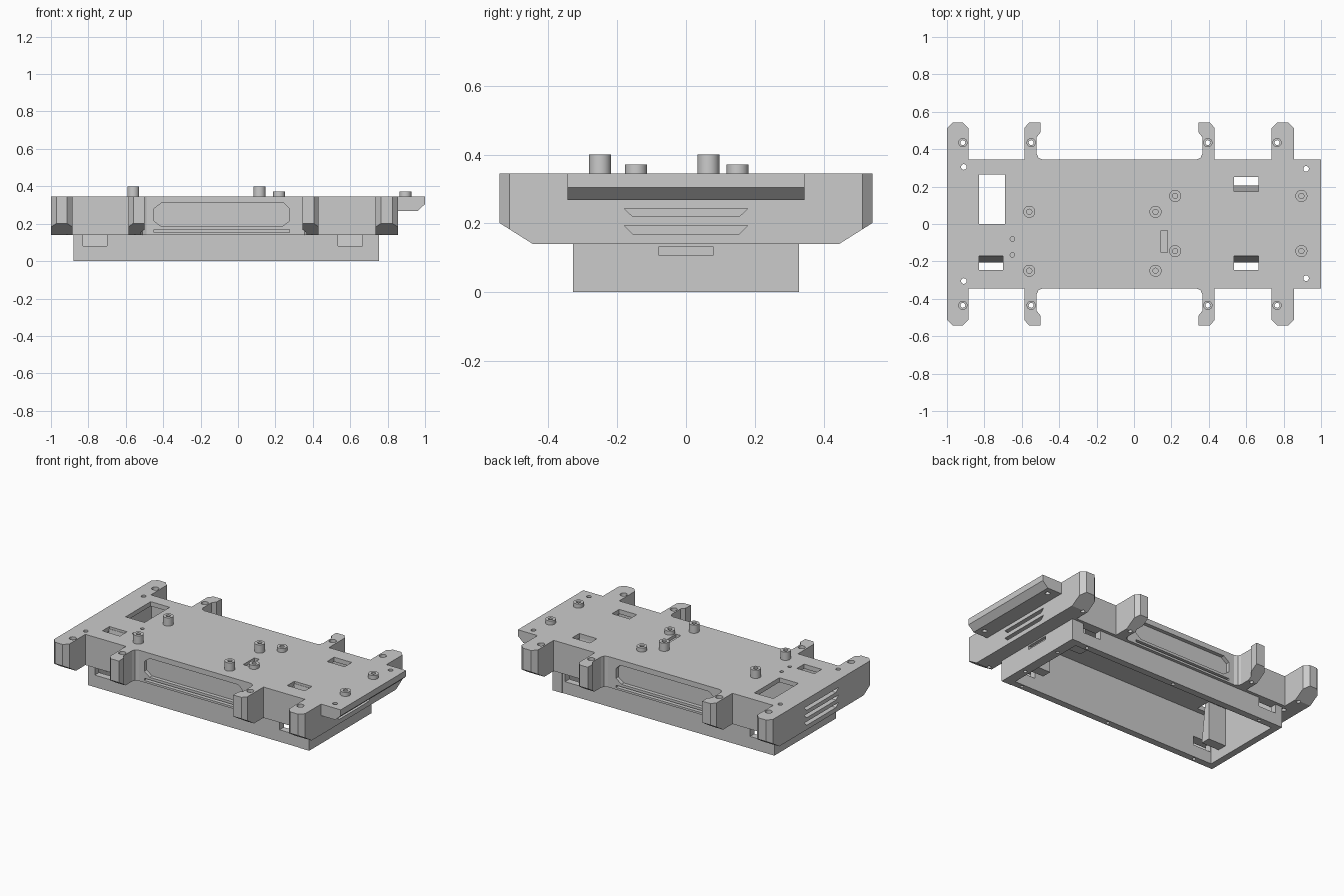
import bpy, bmesh, math
from mathutils import Vector

cube = bpy.data.objects.get("Cube")
if cube:
    bpy.data.objects.remove(cube, do_unlink=True)

grey = bpy.data.materials.new("plain_grey")
grey.use_nodes = True
colour = (0.6, 0.6, 0.6, 1)
grey.diffuse_color = colour
grey.node_tree.nodes["Principled BSDF"].inputs["Base Color"].default_value = colour

PLACE = {"x": lambda a, b, t: (t, a, b),
         "y": lambda a, b, t: (a, t, b),
         "z": lambda a, b, t: (a, b, t)}


def add_prism(bm, pts, axis, lo, hi):
    """Extrude a flat outline along an axis."""
    rings = [[bm.verts.new(PLACE[axis](a, b, t)) for a, b in pts] for t in (lo, hi)]
    faces = [bm.faces.new(r) for r in rings]
    n = len(pts)
    for i in range(n):
        j = (i + 1) % n
        faces.append(bm.faces.new((rings[0][i], rings[0][j], rings[1][j], rings[1][i])))
    bmesh.ops.recalc_face_normals(bm, faces=faces)


def rect(a0, a1, b0, b1):
    return [(a0, b0), (a1, b0), (a1, b1), (a0, b1)]


def circle(x, y, r, n=24):
    return [(x + r * math.cos(math.tau * i / n), y + r * math.sin(math.tau * i / n))
            for i in range(n)]


def finish(name, bm):
    mesh = bpy.data.meshes.new(name)
    bm.to_mesh(mesh)
    bm.free()
    mesh.materials.append(grey)
    obj = bpy.data.objects.new(name, mesh)
    bpy.context.collection.objects.link(obj)
    return obj


def part(name, *prisms):
    bm = bmesh.new()
    for p in prisms:
        add_prism(bm, *p)
    return finish(name, bm)


def cut(obj, prisms):
    """Subtract a set of prisms from a part."""
    cutter = part("cutter", *prisms)
    mod = obj.modifiers.new("cut", "BOOLEAN")
    mod.operation = "DIFFERENCE"
    mod.solver = "EXACT"
    mod.use_self = True
    mod.object = cutter
    bpy.context.view_layer.objects.active = obj
    bpy.ops.object.modifier_apply(modifier=mod.name)
    bpy.data.objects.remove(cutter, do_unlink=True)


TOP, MID, W, LEG = 0.345, 0.14, 0.345, 0.543

# Housing outline: wide end legs and hooked inner legs
hook = [(.43, W), (.43, .515), (.405, LEG), (.345, LEG), (.345, .49),
        (.365, .465), (.365, .375), (.356, .354), (.335, W)]
half = [(.855, .513), (.825, LEG), (.765, LEG), (.735, .513), (.735, W)]
half += hook + [(-.155 - x, y) for x, y in reversed(hook)]
half += [(-.885, W), (-.885, .513), (-.915, LEG), (-.97, LEG), (-1, .513)]
outline = half + [(x, -y) for x, y in reversed(half)]
housing = part("housing", (outline, "z", MID, TOP))

cavity = (rect(-.835, .69, -.28, .28), "z", -.1, .315)
cuts = [cavity]
for s in (-1, 1):
    # Sloped undersides of the legs
    cuts.append(([(s * .445, MID), (s * .6, .238), (s * .6, .05), (s * .445, .05)],
                 "x", -1.1, 1.1))
    # Side panel recess and the groove under it
    panel = [(-.45, .215), (-.41, .185), (.235, .185), (.275, .215),
             (.275, .28), (.245, .31), (-.41, .31), (-.45, .28)]
    lo, hi = sorted((s * .32, s * .4))
    cuts += [(panel, "y", lo, hi), (rect(-.45, .275, .154, .168), "y", lo, hi)]
    # Leg screw holes: countersink and bore
    for x in (-.915, -.55, .395, .765):
        cuts += [(circle(x, s * .435, .022), "z", .325, .4),
                 (circle(x, s * .435, .013), "z", .1, .4)]
    cuts.append((circle(-.91, s * .305, .015), "z", .1, .4))

# Vents in the end walls
for lo, hi, levels in ((.82, .9, (.17, .22)), (-1.1, -.965, (.17, .22, .27))):
    for z in levels:
        cuts.append(([(-.155, z), (.155, z), (.18, z + .024), (-.18, z + .024)],
                     "x", lo, hi))

# Deck openings
openings = [(-.83, -.69, 0, .265), (-.83, -.70, -.245, -.17),
            (.535, .665, -.245, -.17), (.535, .665, .175, .25)]
cuts += [(rect(*o), "z", .29, .4) for o in openings]
cuts.append((rect(.145, .18, -.152, -.035), "z", .325, .4))
cuts += [(circle(-.65, y, .012), "z", .32, .4) for y in (-.08, -.165)]
cut(housing, cuts)

# End shelf with a chamfered lower edge
shelf = part("end_shelf", ([(.855, .268), (.96, .268), (1, .305), (1, TOP), (.855, TOP)],
                           "y", -W, W))
cut(shelf, [(circle(.92, y, .015), "z", .2, .4) for y in (-.29, .295)])

# Hollow lower skirt with strap holes and end slots
skirt = part("skirt", (rect(-.88, .755, -.325, .325), "z", 0, MID))
cuts = [cavity]
for s in (-1, 1):
    lo, hi = sorted((s * .25, s * .4))
    cuts += [(rect(a, b, .08, .2), "y", lo, hi) for a, b in ((-.83, -.70), (.535, .665))]
    cuts += [(circle(x, s * .302, .011), "z", -.1, .06) for x in (-.72, -.05, .62)]
    cuts.append((circle(.722, s * .15, .011), "z", -.1, .06))
cuts += [(rect(-.08, .08, .108, .131), "x", *span) for span in ((.735, .8), (-.95, -.86))]
cut(skirt, cuts)
part("skirt_end_band", *[(rect(.685, .755, *sorted((s * .324, s * .328))), "z", 0, MID)
                         for s in (-1, 1)])

# Sloped strap guides below the deck slots
for name, x, s in (("rear_left", .535, 1), ("front_left", .535, -1), ("front_right", -.83, -1)):
    part(name + "_strap_guide",
         ([(s * .172, .33), (s * .205, .06), (s * .14, .06), (s * .14, .33)],
          "x", x, x + .13))

# Round standoffs on the deck
posts = [(x, y, .4) for x in (-.56, .115) for y in (-.25, .065)]
posts += [(x, y, .372) for x in (.22, .895) for y in (-.145, .15)]
for i, (x, y, z) in enumerate(posts):
    post = part(f"standoff_{i + 1}", (circle(x, y, .032), "z", .34, z))
    cut(post, [(circle(x, y, .014), "z", .35, .5)])
    bpy.ops.object.select_all(action="DESELECT")
    post.select_set(True)
    bpy.context.view_layer.objects.active = post
    bpy.ops.object.shade_smooth_by_angle(angle=math.radians(30))
